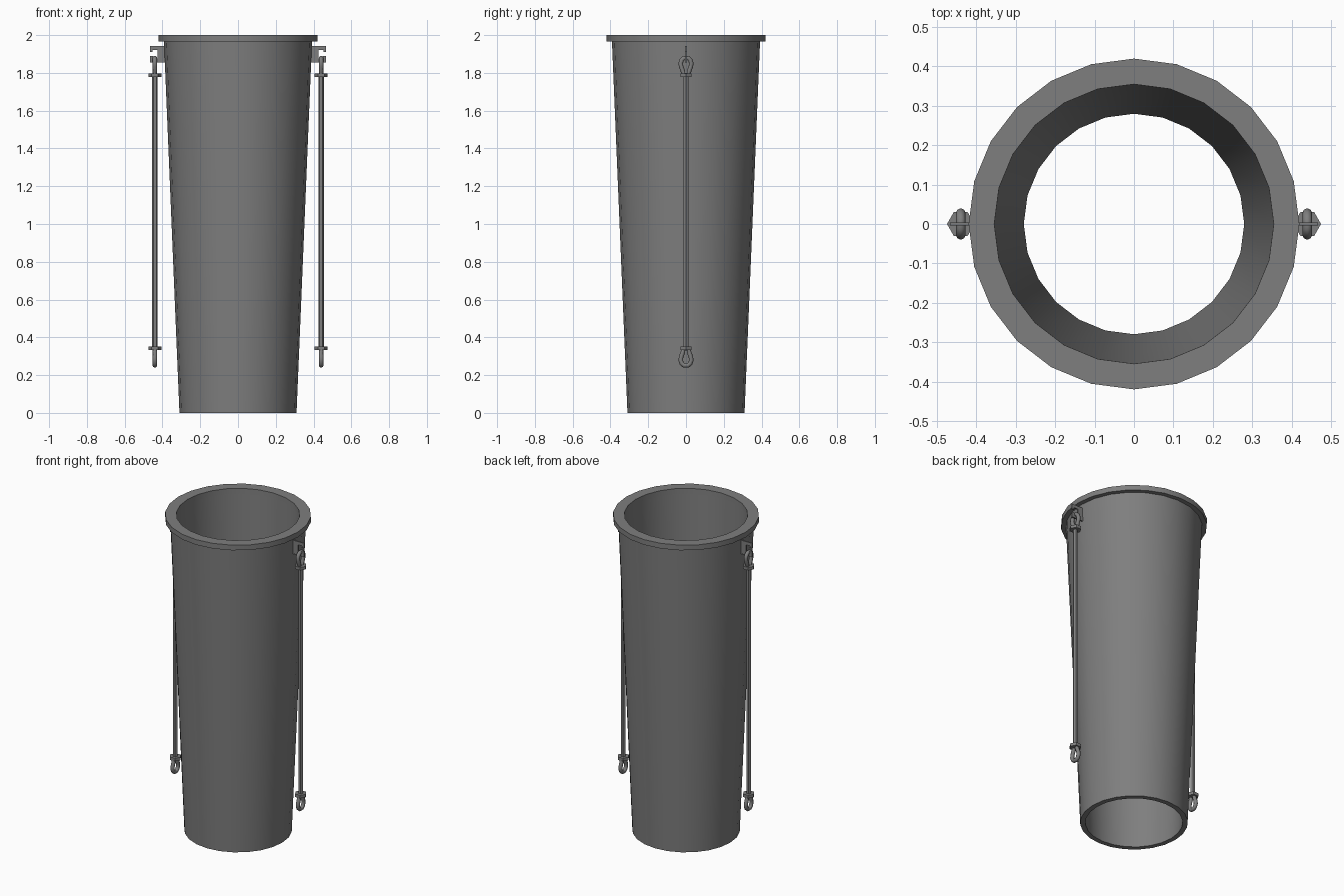
import bpy, bmesh, math
from mathutils import Vector

cube = bpy.data.objects.get("Cube")
if cube:
    bpy.data.objects.remove(cube)

grey = bpy.data.materials.new("dark grey metal")
grey.use_nodes = True
colour = (0.21, 0.21, 0.21, 1)
grey.diffuse_color = colour
grey.node_tree.nodes["Principled BSDF"].inputs["Base Color"].default_value = colour

STRAP_X = 0.44


def finish(name, bm, angle=35):
    bmesh.ops.recalc_face_normals(bm, faces=bm.faces)
    mesh = bpy.data.meshes.new(name)
    bm.to_mesh(mesh)
    bm.free()
    mesh.materials.append(grey)
    obj = bpy.data.objects.new(name, mesh)
    bpy.context.collection.objects.link(obj)
    bpy.ops.object.select_all(action="DESELECT")
    obj.select_set(True)
    bpy.context.view_layer.objects.active = obj
    bpy.ops.object.shade_smooth_by_angle(angle=math.radians(angle))
    return obj


def bridge(bm, rings):
    """Join closed rings of vertices one after another, last back to first."""
    for a, b in zip(rings, rings[1:] + rings[:1]):
        n = len(a)
        for i in range(n):
            j = (i + 1) % n
            bm.faces.new((a[i], a[j], b[j], b[i]))


def lathe(name, profile, sides):
    bm = bmesh.new()
    turns = [math.tau * i / sides for i in range(sides)]
    bridge(bm, [[bm.verts.new((r * math.cos(t), r * math.sin(t), z)) for t in turns]
                for r, z in profile])
    return finish(name, bm)


def prism(name, x, radius, low, high):
    """Upright six-sided bar with corners towards +x and -x."""
    bm = bmesh.new()
    ring = [bm.verts.new((x + radius * math.cos(k * math.pi / 3),
                          radius * math.sin(k * math.pi / 3), low)) for k in range(6)]
    face = bm.faces.new(ring)
    top = bmesh.ops.extrude_face_region(bm, geom=[face])["geom"]
    bmesh.ops.translate(bm, vec=(0, 0, high - low),
                        verts=[v for v in top if isinstance(v, bmesh.types.BMVert)])
    return finish(name, bm)


def loop(name, x, base, up):
    """Teardrop ring in the y-z plane, narrow at the collar."""
    half = [(0.011, 0.0), (0.017, 0.02), (0.026, 0.045), (0.028, 0.062),
            (0.022, 0.079), (0.011, 0.089)]
    path = [Vector((x, y, base + up * z)) for y, z in half]
    path += [Vector((x, -y, base + up * z)) for y, z in reversed(half)]
    bm = bmesh.new()
    rings = []
    for i, p in enumerate(path):
        along = (path[(i + 1) % len(path)] - path[i - 1]).normalized()
        side = along.cross(Vector((1, 0, 0)))
        rings.append([bm.verts.new(p + 0.012 * (math.cos(a) * side + math.sin(a) * Vector((1, 0, 0))))
                      for a in (math.tau * k / 8 for k in range(8))])
    bridge(bm, rings)
    return finish(name, bm, 50)


def bracket(name, sign):
    """Thin C-shaped plate that carries the upper loop."""
    outline = [(0.38, 1.942), (0.467, 1.942), (0.467, 1.91), (0.452, 1.91), (0.452, 1.922),
               (0.425, 1.922), (0.425, 1.875), (0.45, 1.875), (0.45, 1.89), (0.467, 1.89),
               (0.467, 1.856), (0.38, 1.856)]
    bm = bmesh.new()
    face = bm.faces.new([bm.verts.new((sign * x, -0.004, z)) for x, z in outline])
    back = bmesh.ops.extrude_face_region(bm, geom=[face])["geom"]
    bmesh.ops.translate(bm, vec=(0, 0.008, 0),
                        verts=[v for v in back if isinstance(v, bmesh.types.BMVert)])
    return finish(name, bm)


# Tapered open tube, with its rim as a separate band
lathe("tapered_tube", [(0.31, 0), (0.392, 1.967), (0.354, 1.967), (0.28, 0)], 24)
lathe("top_rim", [(0.42, 1.967), (0.42, 2.0), (0.355, 2.0), (0.354, 1.967)], 24)

# Hanging rods with collars, loops and brackets on both sides
for side, sign in (("left", 1), ("right", -1)):
    x = sign * STRAP_X
    prism(side + "_rod", x, 0.0145, 0.34, 1.79)
    prism(side + "_upper_collar", x, 0.035, 1.778, 1.797)
    prism(side + "_lower_collar", x, 0.035, 0.332, 0.351)
    loop(side + "_upper_loop", x, 1.79, 1)
    loop(side + "_lower_loop", x, 0.34, -1)
    bracket(side + "_bracket", sign)
